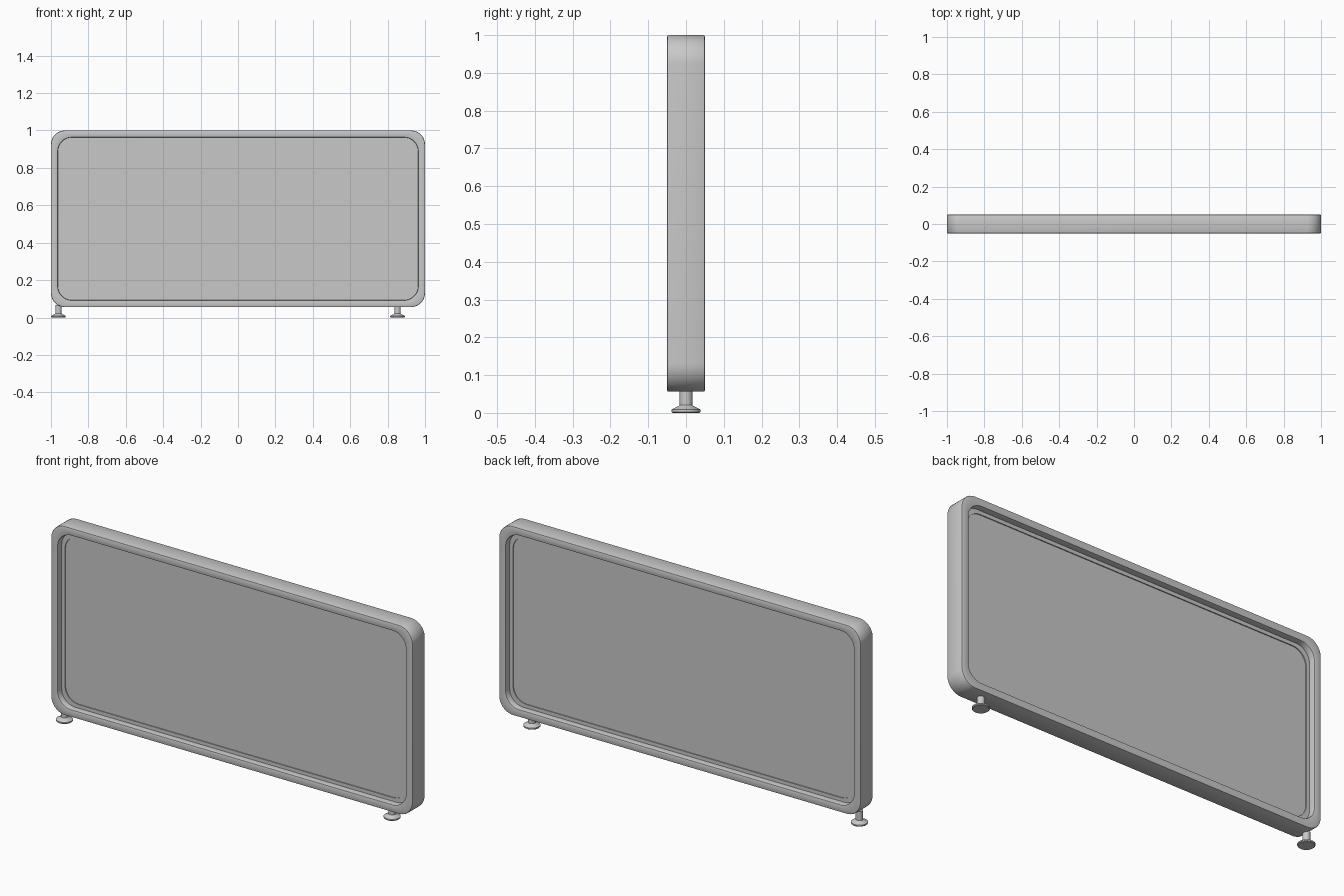
import bpy, bmesh, math

cube = bpy.data.objects.get("Cube")
if cube:
    bpy.data.objects.remove(cube, do_unlink=True)

Z_LOW, Z_TOP, HALF_W, HALF_D = 0.056, 1.0, 1.0, 0.05
RADIUS, STEPS = 0.075, 12

grey = bpy.data.materials.new("light_grey")
grey.use_nodes = True
colour = (0.58, 0.58, 0.58, 1)
grey.diffuse_color = colour
grey.node_tree.nodes["Principled BSDF"].inputs["Base Color"].default_value = colour


def finish(name, bm):
    bmesh.ops.recalc_face_normals(bm, faces=bm.faces)
    mesh = bpy.data.meshes.new(name)
    bm.to_mesh(mesh)
    bm.free()
    mesh.materials.append(grey)
    obj = bpy.data.objects.new(name, mesh)
    bpy.context.collection.objects.link(obj)
    bpy.ops.object.select_all(action='DESELECT')
    obj.select_set(True)
    bpy.context.view_layer.objects.active = obj
    bpy.ops.object.shade_smooth_by_angle(angle=math.radians(35))
    return obj


def outline(bm, inset, y, radius=RADIUS):
    """Ring of vertices along a rounded rectangle facing y."""
    w = HALF_W - inset - radius
    low, top = Z_LOW + inset + radius, Z_TOP - inset - radius
    ring = []
    for quarter, (cx, cz) in enumerate([(w, top), (-w, top), (-w, low), (w, low)]):
        for i in range(STEPS + 1):
            a = (quarter + i / STEPS) * math.pi / 2
            ring.append(bm.verts.new((cx + radius * math.cos(a), y, cz + radius * math.sin(a))))
    return ring


def bridge(bm, a, b):
    for i in range(len(a)):
        j = (i + 1) % len(a)
        bm.faces.new((a[i], a[j], b[j], b[i]))


# Frame: half cross-section as (inset, depth), mirrored to the other face
half = [(0, 0.046), (0.0012, 0.0488), (0.004, HALF_D), (0.033, HALF_D),
        (0.0358, 0.0488), (0.037, 0.046), (0.037, 0.018), (0.055, 0.018), (0.055, 0.008)]
section = [(i, -y) for i, y in half] + [(i, y) for i, y in reversed(half)]
bm = bmesh.new()
rings = [outline(bm, i, y) for i, y in section]
for k in range(len(rings)):
    bridge(bm, rings[k], rings[(k + 1) % len(rings)])
finish("frame", bm)

# Panel held inside the frame
bm = bmesh.new()
front, back = outline(bm, 0.05, -0.013), outline(bm, 0.05, 0.013)
bridge(bm, front, back)
bm.faces.new(front)
bm.faces.new(back)
finish("panel", bm)


# Levelling feet: turned profile of (radius, height)
def foot(name, x):
    profile = [(0.036, 0), (0.039, 0.003), (0.039, 0.009), (0.02, 0.018),
               (0.017, 0.021), (0.017, Z_LOW + 0.01)]
    sides = 32
    bm = bmesh.new()
    rings = [[bm.verts.new((x + r * math.cos(2 * math.pi * i / sides),
                            r * math.sin(2 * math.pi * i / sides), z)) for i in range(sides)]
             for r, z in profile]
    for a, b in zip(rings, rings[1:]):
        bridge(bm, a, b)
    bm.faces.new(rings[0])
    bm.faces.new(rings[-1])
    finish(name, bm)


foot("right_foot", -0.96)
foot("left_foot", 0.853)
